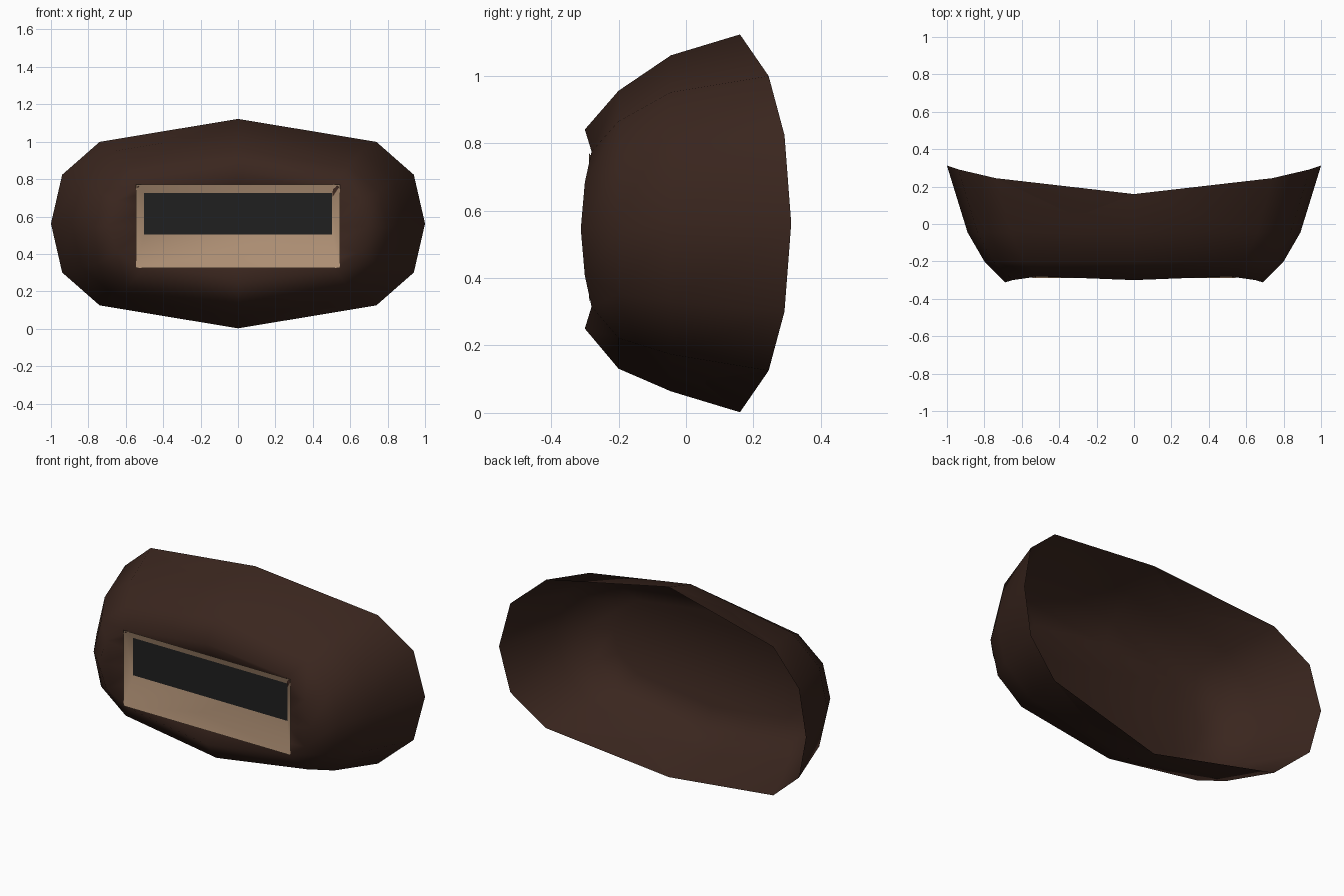
import bpy
import bmesh

if "Cube" in bpy.data.objects:
    bpy.data.objects.remove(bpy.data.objects["Cube"])


def material(name, rgb):
    m = bpy.data.materials.new(name)
    m.diffuse_color = (*rgb, 1)
    m.use_nodes = True
    m.node_tree.nodes["Principled BSDF"].inputs["Base Color"].default_value = m.diffuse_color
    return m


def build(name, verts, faces, mat, smooth):
    me = bpy.data.meshes.new(name)
    me.from_pydata(verts, [], faces)
    me.materials.append(mat)
    ob = bpy.data.objects.new(name, me)
    bpy.context.collection.objects.link(ob)
    for p in me.polygons:
        p.use_smooth = smooth
    return ob


def bridge(a, b, n):
    """Quads between two n-point rings that start at indices a and b."""
    return [(a + i, a + (i + 1) % n, b + (i + 1) % n, b + i) for i in range(n)]


def full_ring(quarter, zc):
    """Mirror four (x, z offset, y) points, top to side, into a 12-point ring."""
    half = quarter + [(x, -z, y) for x, z, y in reversed(quarter[:3])]
    pts = half + [(-x, z, y) for x, z, y in reversed(half[1:-1])]
    return [(x, y, z + zc) for x, z, y in pts]


brown = material("dark_brown", (0.042, 0.019, 0.013))
tan = material("tan", (0.46, 0.30, 0.19))
black = material("black", (0.014, 0.014, 0.014))

# Twelve-sided outline, top to side
outline = [(0, 1), (0.74, 0.78), (0.94, 0.467), (1, 0)]


def section(sx, sz, zc, ys):
    return full_ring([(x * sx, z * sz, y) for (x, z), y in zip(outline, ys)], zc)


# Hollow body: inner floor, inner wall, back rim, outer wall, front lip, opening
rings = [
    section(0.64, 0.28, 0.548, [-0.235] * 4),
    section(0.775, 0.392, 0.548, [-0.18] * 4),
    section(0.87, 0.483, 0.562, [-0.035] * 4),
    section(1.0, 0.56, 0.562, [0.16, 0.245, 0.292, 0.312]),
    section(0.89, 0.498, 0.562, [-0.045] * 4),
    section(0.80, 0.412, 0.543, [-0.2] * 4),
    section(0.69, 0.295, 0.545, [-0.30, -0.28, -0.30, -0.312]),
    full_ring([(0, 0.18, -0.242), (0.5, 0.18, -0.242),
               (0.5, 0.09, -0.242), (0.5, 0, -0.242)], 0.548),
]
verts = [v for r in rings for v in r]
faces = [f for k in range(len(rings) - 1) for f in bridge(12 * k, 12 * k + 12, 12)]
faces.append(tuple(range(12)))
body = build("shell_body", verts, faces, brown, True)

# Consistent normals, rim facing outwards
bm = bmesh.new()
bm.from_mesh(body.data)
bmesh.ops.recalc_face_normals(bm, faces=bm.faces)
floor = max(bm.faces, key=lambda f: len(f.verts))
if floor.normal.y < 0:
    bmesh.ops.reverse_faces(bm, faces=bm.faces)
bm.to_mesh(body.data)
bm.free()
bpy.context.view_layer.objects.active = body
body.select_set(True)
bpy.ops.object.shade_smooth_by_angle(angle=2.0)


def rect(x, z0, z1, y):
    return [(-x, y, z0), (x, y, z0), (x, y, z1), (-x, y, z1)]


# Sloped frame around the window
build("window_frame", rect(0.545, 0.325, 0.771, -0.288) + rect(0.502, 0.505, 0.725, -0.258),
      bridge(0, 4, 4), tan, True)

# Dark window panel
build("window_panel", rect(0.502, 0.505, 0.725, -0.258), [(0, 1, 2, 3)], black, False)
